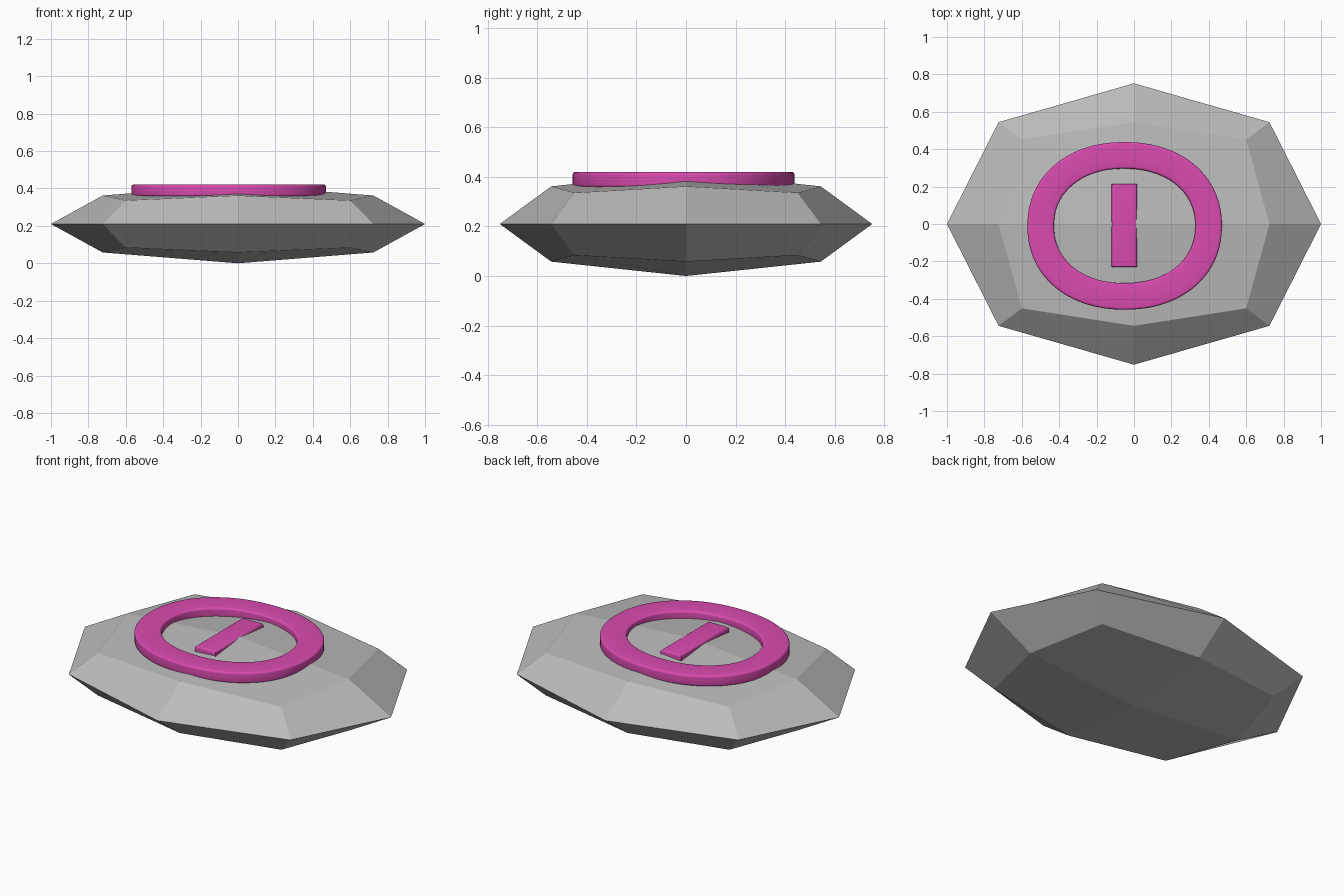
import bpy, bmesh, math
from mathutils import Matrix

if "Cube" in bpy.data.objects:
    bpy.data.objects.remove(bpy.data.objects["Cube"])


def material(name, rgb):
    m = bpy.data.materials.new(name)
    m.diffuse_color = (*rgb, 1)
    m.use_nodes = True
    m.node_tree.nodes["Principled BSDF"].inputs["Base Color"].default_value = m.diffuse_color
    return m


def add_object(name, bm, mat):
    bmesh.ops.recalc_face_normals(bm, faces=bm.faces)
    me = bpy.data.meshes.new(name)
    bm.to_mesh(me)
    bm.free()
    me.materials.append(mat)
    ob = bpy.data.objects.new(name, me)
    bpy.context.collection.objects.link(ob)
    return ob


def smooth(ob):
    bpy.ops.object.select_all(action='DESELECT')
    ob.select_set(True)
    bpy.context.view_layer.objects.active = ob
    bpy.ops.object.shade_smooth_by_angle(angle=math.radians(35))


grey = material("stone grey", (0.5, 0.5, 0.5))
pink = material("magenta", (0.7, 0.07, 0.43))

# Faceted stone: a cube split once, with edge and corner points pulled inward
bm = bmesh.new()
bmesh.ops.create_cube(bm, size=2)
bmesh.ops.subdivide_edges(bm, edges=bm.edges[:], cuts=1, use_grid_fill=True)
PULL = {1: 1.0, 2: 0.724, 3: 0.6}
for v in bm.verts:
    k = PULL[sum(abs(c) > 0.5 for c in v.co)]
    v.co = (v.co.x * k, v.co.y * k * 0.752, 0.21 + v.co.z * k * 0.21)
add_object("stone", bm, grey)

# Emblem placement
CX, CY, Z0, Z1, R = -0.05, -0.01, 0.357, 0.421, 0.012

# Oval ring: rounded rectangular section swept around a slightly squared oval
W = 0.142
section = []
for cx, cz, start in ((W - R, Z1 - R, 0), (R, Z1 - R, 90), (R, Z0 + R, 180), (W - R, Z0 + R, 270)):
    for i in range(5):
        a = math.radians(start + 22.5 * i)
        section.append((cx + R * math.cos(a), cz + R * math.sin(a)))


def squared(c, n=2.15):
    return math.copysign(abs(c) ** (2 / n), c)


bm = bmesh.new()
N = 96
loops = []
for i in range(N):
    a = 2 * math.pi * (i + 0.5) / N
    ux, uy = squared(math.cos(a)), squared(math.sin(a))
    loops.append([bm.verts.new((CX + (0.378 + t) * ux, CY + (0.306 + t) * uy, z))
                  for t, z in section])
M = len(section)
for i in range(N):
    p, q = loops[i], loops[(i + 1) % N]
    for j in range(M):
        k = (j + 1) % M
        bm.faces.new((p[j], q[j], q[k], p[k]))
smooth(add_object("oval_ring", bm, pink))

# Raised bar in the middle, with rounded edges
bm = bmesh.new()
bmesh.ops.create_cube(bm, size=1, matrix=Matrix.Translation((CX - 0.002, CY + 0.002, (Z0 + Z1) / 2))
                      @ Matrix.Diagonal((0.134, 0.446, Z1 - Z0, 1)))
rim = [e for e in bm.edges if abs(e.verts[0].co.z - e.verts[1].co.z) < 1e-4]
bmesh.ops.bevel(bm, geom=rim, offset=R, segments=4, profile=0.5, affect='EDGES')
smooth(add_object("centre_bar", bm, pink))
